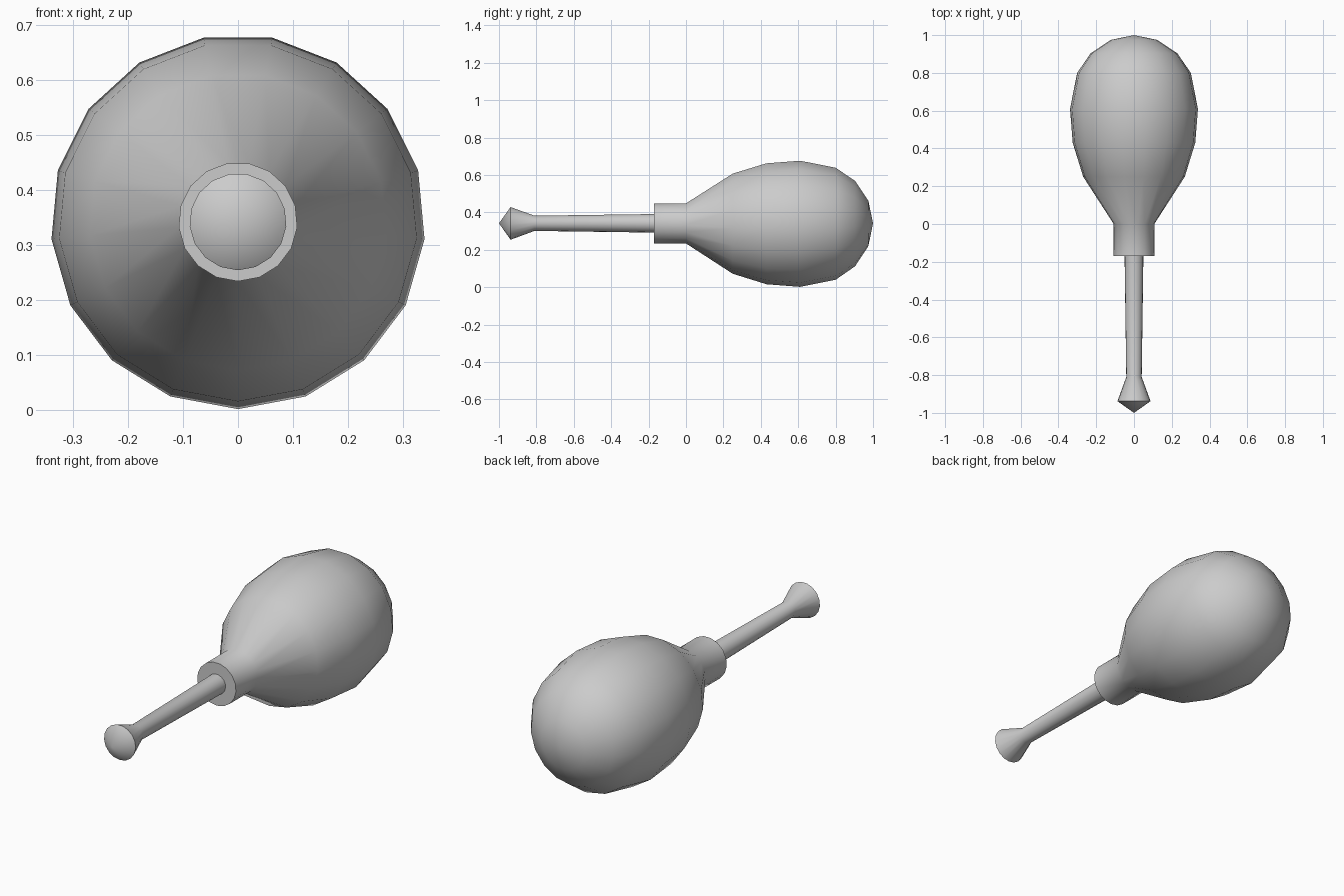
import bpy, bmesh, math

if "Cube" in bpy.data.objects:
    bpy.data.objects.remove(bpy.data.objects["Cube"])

SIDES = 17
AXIS_Z = 0.342


def lathe(name, profile):
    """Revolve (y, radius) points around the long axis; radius 0 closes to a point."""
    bm = bmesh.new()
    rings = []
    for y, r in profile:
        if r == 0:
            rings.append([bm.verts.new((0, y, AXIS_Z))] * SIDES)
        else:
            # the first corner of every ring points straight down
            rings.append([bm.verts.new((r * math.sin(2 * math.pi * i / SIDES), y,
                                        AXIS_Z - r * math.cos(2 * math.pi * i / SIDES)))
                          for i in range(SIDES)])
    for a, b in zip(rings, rings[1:]):
        for i in range(SIDES):
            j = (i + 1) % SIDES
            corners = list(dict.fromkeys((a[i], a[j], b[j], b[i])))
            bm.faces.new(corners)
    bmesh.ops.recalc_face_normals(bm, faces=bm.faces)
    # the widest face direction decides inside/outside on open shells
    f = max(bm.faces, key=lambda f: f.calc_center_median().z)
    if f.normal.z < 0:
        bmesh.ops.reverse_faces(bm, faces=bm.faces)
    mesh = bpy.data.meshes.new(name)
    bm.to_mesh(mesh)
    bm.free()
    ob = bpy.data.objects.new(name, mesh)
    bpy.context.collection.objects.link(ob)
    bpy.ops.object.select_all(action='DESELECT')
    ob.select_set(True)
    bpy.context.view_layer.objects.active = ob
    bpy.ops.object.shade_smooth_by_angle(angle=math.radians(40))
    return ob


# squeeze bulb with its neck collar
lathe("bulb_and_collar", [(-0.17, 0.05), (-0.17, 0.108), (0, 0.108), (0.25, 0.27),
                          (0.43, 0.326), (0.61, 0.34), (0.80, 0.302), (0.904, 0.23),
                          (0.975, 0.122), (1, 0)])

# thin stem flaring into a pointed tip
lathe("stem_and_tip", [(-1, 0), (-0.938, 0.088), (-0.81, 0.041), (-0.17, 0.05)])
